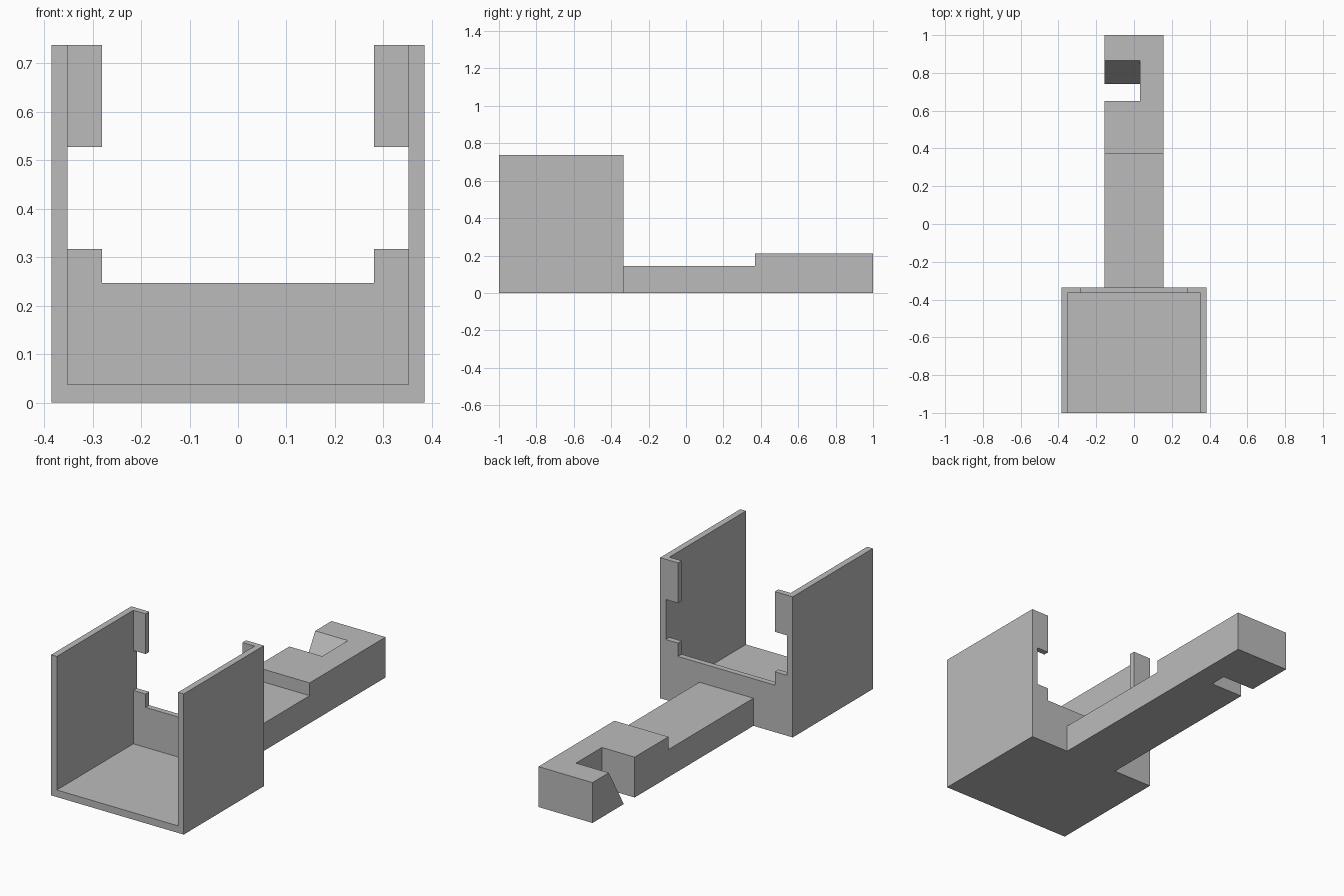
import bpy
import bmesh
from mathutils import Vector

cube = bpy.data.objects.get("Cube")
if cube:
    bpy.data.objects.remove(cube, do_unlink=True)

grey = bpy.data.materials.new("plain_grey")
grey.use_nodes = True
grey.diffuse_color = (0.5, 0.5, 0.5, 1)
grey.node_tree.nodes["Principled BSDF"].inputs["Base Color"].default_value = (0.5, 0.5, 0.5, 1)


def extrude_profile(name, points, direction):
    """Make a solid by sweeping a closed flat outline along a vector."""
    bm = bmesh.new()
    face = bm.faces.new([bm.verts.new(p) for p in points])
    swept = bmesh.ops.extrude_face_region(bm, geom=[face], use_keep_orig=True)
    moved = [g for g in swept["geom"] if isinstance(g, bmesh.types.BMVert)]
    bmesh.ops.translate(bm, verts=moved, vec=Vector(direction))
    bmesh.ops.recalc_face_normals(bm, faces=bm.faces)
    mesh = bpy.data.meshes.new(name)
    bm.to_mesh(mesh)
    bm.free()
    mesh.materials.append(grey)
    obj = bpy.data.objects.new(name, mesh)
    bpy.context.collection.objects.link(obj)
    return obj


def mirrored(half):
    """Close a right-hand outline with its mirror image."""
    return half + [(-x, z) for x, z in reversed(half)]


FRONT, BACK, WALL = -1.0, -0.335, 0.03
OUTER, INNER, LIP = 0.385, 0.352, 0.281
HEIGHT, FLOOR = 0.738, 0.037

# Open tray: floor and two tall side walls
channel = mirrored([(OUTER, 0), (OUTER, HEIGHT), (INNER, HEIGHT), (INNER, FLOOR)])
extrude_profile("tray", [(x, FRONT, z) for x, z in channel], (0, BACK - FRONT, 0))

# Low back wall with a raised lip at each end
low_wall = mirrored([(INNER, FLOOR), (INNER, 0.317), (LIP, 0.317), (LIP, 0.247)])
extrude_profile("back_wall", [(x, BACK - WALL, z) for x, z in low_wall], (0, WALL, 0))

# Upper corner tabs
for side, label in ((1, "left"), (-1, "right")):
    tab = [(LIP, 0.527), (INNER, 0.527), (INNER, HEIGHT), (LIP, HEIGHT)]
    extrude_profile(label + "_upper_tab",
                    [(side * x, BACK - WALL, z) for x, z in tab], (0, WALL, 0))

# Stepped arm running backwards
ARM, LOW, HIGH = 0.157, 0.145, 0.212
step = [(BACK, 0), (1, 0), (1, HIGH), (0.37, HIGH), (0.37, LOW), (BACK, LOW)]
arm = extrude_profile("arm", [(-ARM, y, z) for y, z in step], (2 * ARM, 0, 0))

# Hook slot: upright on one side, sloping on the other
slope = (0.865 - 0.74) / HIGH
over = 0.05
slot = [(0.65, -over), (0.74 - slope * over, -over),
        (0.865 + slope * over, HIGH + over), (0.65, HIGH + over)]
cutter = extrude_profile("slot_cutter", [(-ARM - over, y, z) for y, z in slot],
                         (ARM + over + 0.033, 0, 0))
cutter.hide_render = True
cutter.hide_set(True)
cutter.display_type = 'WIRE'
cut = arm.modifiers.new("hook_slot", 'BOOLEAN')
cut.operation = 'DIFFERENCE'
cut.solver = 'EXACT'
cut.object = cutter
